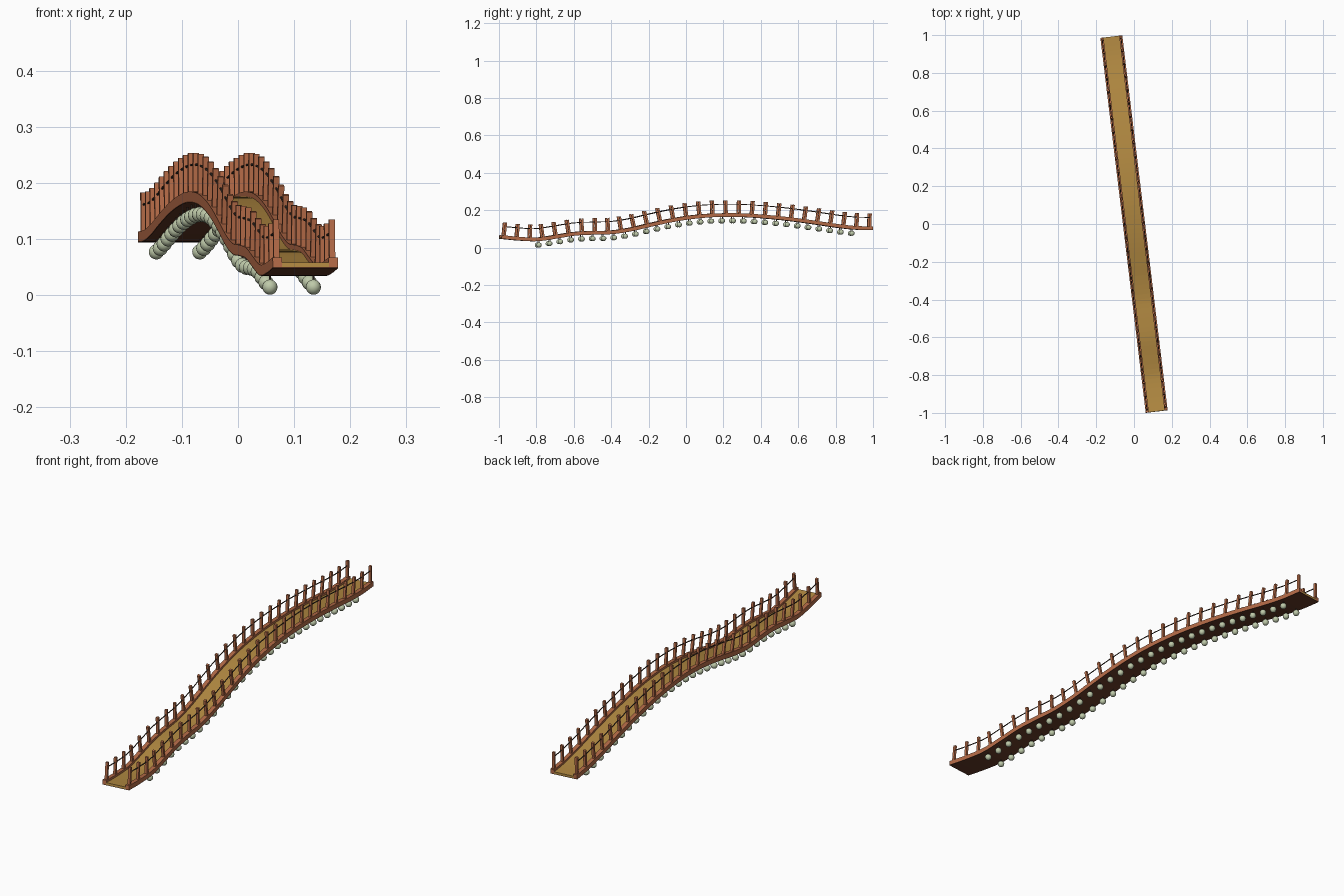
import bpy, bmesh, math
from mathutils import Vector, Matrix

if "Cube" in bpy.data.objects:
    bpy.data.objects.remove(bpy.data.objects["Cube"])

# Height of the bridge centre line every 0.1 units from front to back
Z = [.059, .049, .045, .059, .075, .080, .083, .098, .121, .143, .160,
     .171, .175, .174, .168, .159, .147, .133, .118, .107, .104]
SLOPE = 0.121                      # sideways drift along the length
YAW = math.atan(SLOPE)
RIGHT = Vector((math.cos(YAW), math.sin(YAW), 0))
END = 0.992


def height(y):
    f = min(max((y + 1) * 10, 0), 19.999)
    i = int(f)
    t = f - i
    b, c = Z[i], Z[i + 1]
    a = Z[i - 1] if i > 0 else 2 * b - c
    d = Z[i + 2] if i < 19 else 2 * c - b
    return b + .5 * t * (c - a + t * (2*a - 5*b + 4*c - d + t * (3*(b - c) + d - a)))


def frame(y, v=0.0):
    """Point on the path moved sideways by v, plus tangent and up direction."""
    e = 0.01
    p = Vector((-SLOPE * y, y, height(y))) + RIGHT * v
    dz = (height(y + e) - height(y - e)) / (2 * e)
    tan = Vector((-SLOPE, 1, dz)).normalized()
    return p, tan, RIGHT.cross(tan).normalized()


def material(name, rgb):
    m = bpy.data.materials.new(name)
    m.diffuse_color = (*rgb, 1)
    m.use_nodes = True
    m.node_tree.nodes["Principled BSDF"].inputs["Base Color"].default_value = m.diffuse_color
    return m


SIENNA = material("red_wood", (.47, .15, .065))
OCHRE = material("deck_wood", (.46, .26, .055))
DARK = material("dark_wood", (.13, .042, .02))
CORD = material("cord", (.06, .04, .03))
PALE = material("pale_green", (.52, .59, .40))


def finish(bm, name, mat, smooth=False):
    bmesh.ops.recalc_face_normals(bm, faces=bm.faces[:])
    for f in bm.faces:
        f.smooth = smooth
    me = bpy.data.meshes.new(name)
    bm.to_mesh(me)
    bm.free()
    me.materials.append(mat)
    ob = bpy.data.objects.new(name, me)
    bpy.context.collection.objects.link(ob)
    return ob


def sweep(name, section, mat, y0=-END, y1=END, n=80):
    """Sweep a closed (sideways, up) section along the bridge path."""
    bm = bmesh.new()
    rings = []
    for i in range(n + 1):
        p, tan, up = frame(y0 + (y1 - y0) * i / n)
        rings.append([bm.verts.new(p + RIGHT * v + up * w) for v, w in section])
    k = len(section)
    for a, b in zip(rings, rings[1:]):
        for j in range(k):
            bm.faces.new((a[j], a[(j + 1) % k], b[(j + 1) % k], b[j]))
    bm.faces.new(rings[0])
    bm.faces.new(rings[-1])
    return finish(bm, name, mat)


def rect(v0, v1, w0, w1):
    return [(v0, w0), (v1, w0), (v1, w1), (v0, w1)]


def spaced(y0, y1, count):
    return [y0 + (y1 - y0) * i / (count - 1) for i in range(count)]


# Walkway and its dark underside
sweep("deck", rect(-.042, .042, -.0085, .0), OCHRE)
sweep("underside_board", rect(-.0585, .0585, -.0105, -.0085), DARK)

for side, label in ((-1, "left"), (1, "right")):
    # Curb beam along the edge
    sweep(label + "_curb", rect(side*.050 - .0085, side*.050 + .0085, -.0085, .009), SIENNA)

    # Hand rope
    ring = [(side*.050 + .0022*math.cos(a*math.pi/3), .057 + .0022*math.sin(a*math.pi/3))
            for a in range(6)]
    sweep(label + "_hand_rope", ring, CORD, -.976, .980)

    # Railing posts, square to the deck
    bm = bmesh.new()
    for y in spaced(-.976, .980, 29):
        p, tan, up = frame(y, side * .050)
        rot = Matrix((RIGHT, tan, up)).transposed().to_4x4()
        bmesh.ops.create_cube(bm, size=1, matrix=Matrix.Translation(p + up * .041)
                              @ rot @ Matrix.Diagonal((.0105, .0105, .074, 1)))
    finish(bm, label + "_railing_posts", SIENNA)

    # Hanging round lanterns and their cords
    balls, cords = bmesh.new(), bmesh.new()
    for y in spaced(-.79, .883, 30):
        p, tan, up = frame(y, side * .039)
        bmesh.ops.create_uvsphere(balls, u_segments=16, v_segments=10, radius=.0135,
                                  matrix=Matrix.Translation(p - Vector((0, 0, .0316))))
        bmesh.ops.create_cone(cords, cap_ends=True, segments=6, radius1=.002, radius2=.002,
                              depth=.014, matrix=Matrix.Translation(p - Vector((0, 0, .0145))))
    finish(balls, label + "_lanterns", PALE, True)
    finish(cords, label + "_lantern_cords", CORD)
